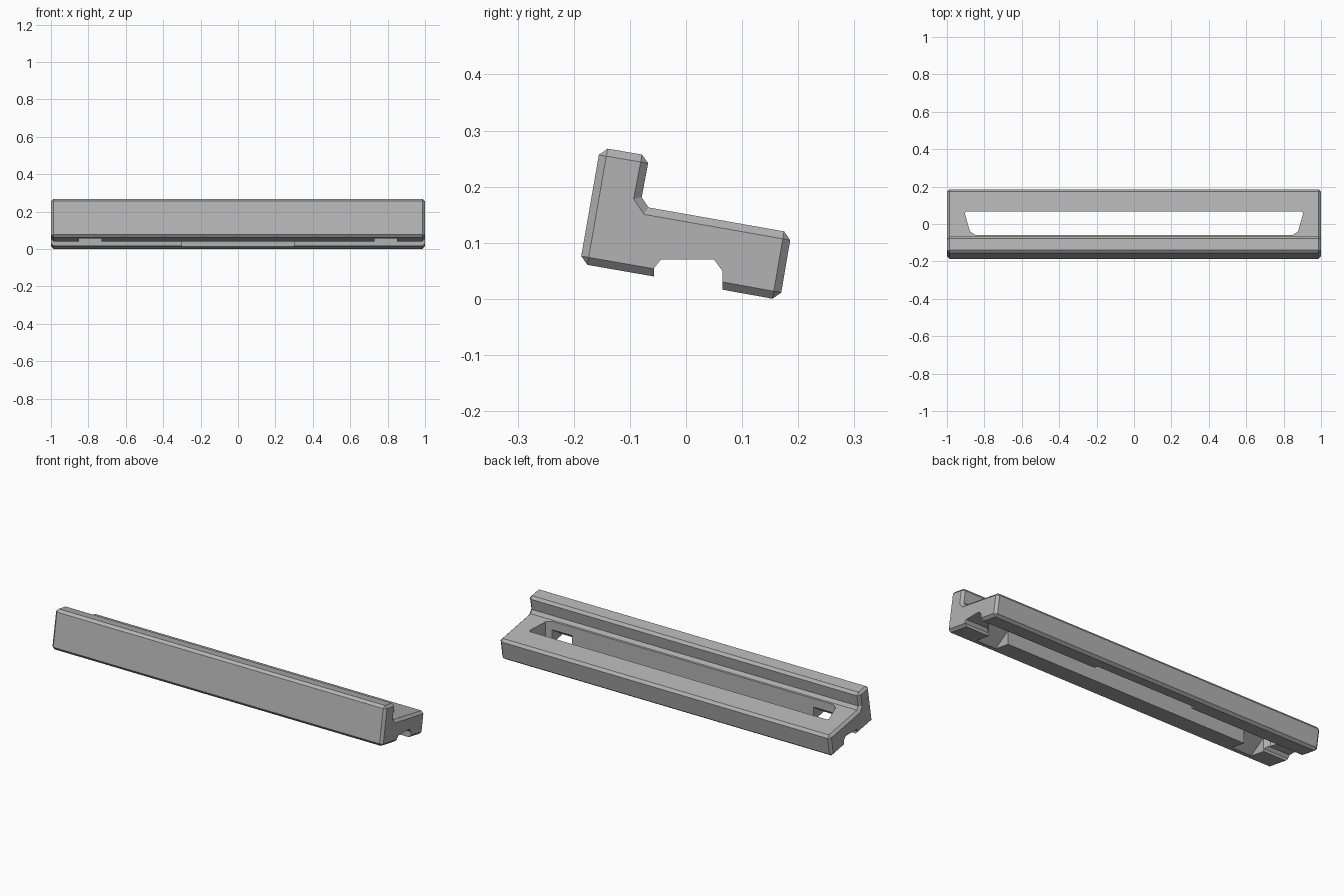
import bpy, bmesh
from mathutils import Vector

cube = bpy.data.objects.get("Cube")
if cube:
    bpy.data.objects.remove(cube, do_unlink=True)

grey = bpy.data.materials.new("plain grey")
grey.use_nodes = True
colour = (0.45, 0.45, 0.45, 1)
grey.diffuse_color = colour
grey.node_tree.nodes["Principled BSDF"].inputs["Base Color"].default_value = colour


def prism(name, points, axis, lo, hi):
    """Extrude a 2D outline along x (outline in y, z) or z (outline in x, y)."""
    def place(p, t):
        return (t, p[0], p[1]) if axis == "x" else (p[0], p[1], t)
    bm = bmesh.new()
    face = bm.faces.new([bm.verts.new(place(p, lo)) for p in points])
    new = bmesh.ops.extrude_face_region(bm, geom=[face])["geom"]
    shift = Vector(place((0, 0), hi - lo))
    bmesh.ops.translate(bm, vec=shift, verts=[v for v in new if isinstance(v, bmesh.types.BMVert)])
    bmesh.ops.recalc_face_normals(bm, faces=bm.faces)
    mesh = bpy.data.meshes.new(name)
    bm.to_mesh(mesh)
    bm.free()
    mesh.materials.append(grey)
    obj = bpy.data.objects.new(name, mesh)
    bpy.context.collection.objects.link(obj)
    return obj


# Tilted L-shaped section: lip, shelf, then the channel underneath
channel = [(0.065, 0.0165), (0.065, 0.05), (0.05, 0.07),
           (-0.045, 0.07), (-0.057, 0.055), (-0.057, 0.04)]
outer = [(-0.189, 0.063), (-0.153, 0.27), (-0.065, 0.255), (-0.079, 0.181),
         (-0.067, 0.163), (0.188, 0.118), (0.1675, -0.002)]
rail = prism("rail", outer + channel, "x", -1, 1)

# Chamfer the convex long edges and the ends, leaving the channel crisp
bm = bmesh.new()
bm.from_mesh(rail.data)


def near(v, pts):
    return any(abs(v.co.y - y) + abs(v.co.z - z) < 1e-4 for y, z in pts)


sharp = [p for i, p in enumerate(outer) if i not in (3, 4)]
edges = []
for e in bm.edges:
    a, b = e.verts
    if abs(a.co.x - b.co.x) > 1:
        if near(a, sharp):
            edges.append(e)
    elif not (near(a, channel) and near(b, channel)):
        edges.append(e)
bmesh.ops.bevel(bm, geom=edges, offset=0.0135, segments=1, affect="EDGES", clamp_overlap=True)
bmesh.ops.recalc_face_normals(bm, faces=bm.faces)
bm.to_mesh(rail.data)
bm.free()

# Long through slot with tapered ends and clipped corners
half = [(0.905, 0.058), (0.897, 0.066), (-0.897, 0.066), (-0.905, 0.058),
        (-0.877, -0.04), (-0.85, -0.058), (0.85, -0.058), (0.877, -0.04)]
cutters = [prism("slot_cutter", half, "z", -0.1, 0.4)]

# Sloping notches through the front wall near each end
notch = [(-0.25, -0.05), (-0.25, 0.055), (-0.15, 0.055), (-0.05, 0.12), (-0.05, -0.05)]
for side in (-1, 1):
    lo, hi = sorted((0.73 * side, 0.85 * side))
    cutters.append(prism("notch_cutter", notch, "x", lo, hi))

# Shallow recess in the middle of the rear wall
recess = [(0.05, -0.05), (0.05, 0.048), (0.09, 0.048), (0.09, -0.05)]
cutters.append(prism("recess_cutter", recess, "x", -0.3, 0.3))

bpy.context.view_layer.objects.active = rail
for c in cutters:
    c.hide_render = True
    mod = rail.modifiers.new("cut", "BOOLEAN")
    mod.operation = "DIFFERENCE"
    mod.solver = "EXACT"
    mod.object = c
    bpy.ops.object.modifier_apply(modifier=mod.name)
    bpy.data.objects.remove(c, do_unlink=True)
